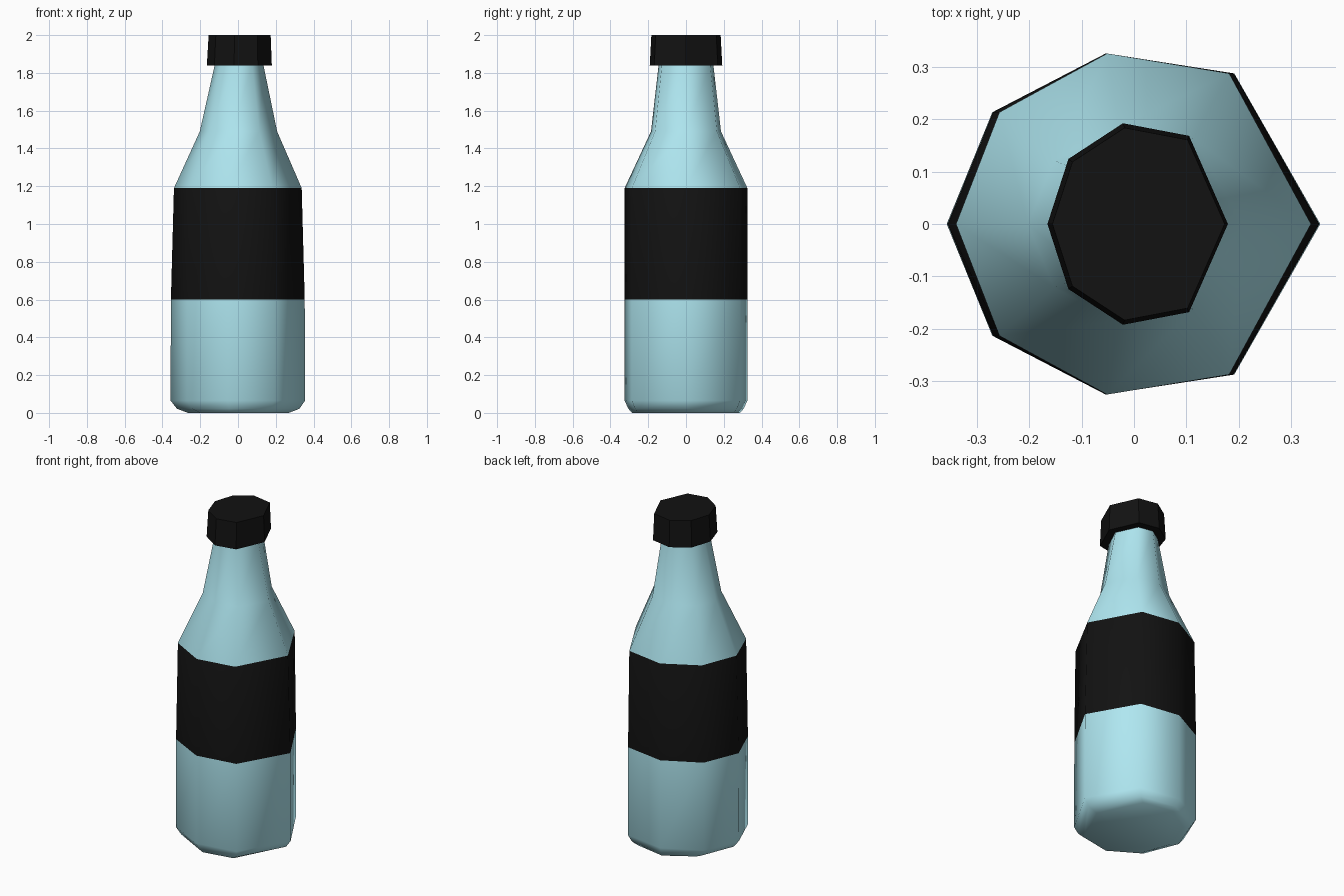
import bpy, bmesh, math

if "Cube" in bpy.data.objects:
    bpy.data.objects.remove(bpy.data.objects["Cube"])


def material(name, color):
    m = bpy.data.materials.new(name)
    m.diffuse_color = (*color, 1)
    m.use_nodes = True
    m.node_tree.nodes["Principled BSDF"].inputs["Base Color"].default_value = m.diffuse_color
    return m


glass = material("pale_blue_glass", (0.43, 0.80, 0.88))
black = material("black_matte", (0.006, 0.006, 0.006))


def octagon(half):
    # half outline from +x to -x, mirrored across y = 0
    return half + [(x, -y) for x, y in half[-2:0:-1]]


def loft(name, rings, mats, mat_ids, angle, close_top):
    bm = bmesh.new()
    loops = [[bm.verts.new(p) for p in ring] for ring in rings]
    n = len(loops[0])
    for a, b, mi in zip(loops, loops[1:], mat_ids):
        for i in range(n):
            j = (i + 1) % n
            bm.faces.new((a[i], a[j], b[j], b[i])).material_index = mi
    bm.faces.new(loops[0][::-1]).material_index = mat_ids[0]
    if close_top:
        bm.faces.new(loops[-1]).material_index = mat_ids[-1]
    bmesh.ops.recalc_face_normals(bm, faces=bm.faces)
    me = bpy.data.meshes.new(name)
    bm.to_mesh(me)
    bm.free()
    for m in mats:
        me.materials.append(m)
    ob = bpy.data.objects.new(name, me)
    bpy.context.collection.objects.link(ob)
    bpy.context.view_layer.objects.active = ob
    ob.select_set(True)
    bpy.ops.object.shade_smooth_by_angle(angle=math.radians(angle))
    ob.select_set(False)
    return ob


# Bottle with wrapped label: (z, x scale, y scale, x shift)
body = octagon([(0.355, 0), (0.191, 0.287), (-0.054, 0.325), (-0.27, 0.213), (-0.357, 0)])
profile = [
    (0.00, 0.75, 0.88, 0.003),
    (0.022, 0.91, 0.94, 0.002),
    (0.065, 1.00, 1.00, 0),
    (0.60, 0.995, 1.00, 0),
    (1.19, 0.95, 1.00, 0),
    (1.49, 0.575, 0.57, 0.003),
    (1.845, 0.36, 0.445, 0.006),
]
rings = [[(x * sx + dx, y * sy, z) for x, y in body] for z, sx, sy, dx in profile]
loft("bottle", rings, [glass, black], [0, 0, 0, 1, 0, 0], 80, False)

# Screw cap, slightly tapered
cap = octagon([(0.179, 0), (0.105, 0.168), (-0.021, 0.192), (-0.125, 0.124), (-0.165, 0)])
cap_rings = [[(x * s + dx, y * s, z) for x, y in cap]
             for z, s, dx in ((1.84, 1.0, 0), (2.0, 0.955, 0.002))]
loft("cap", cap_rings, [black], [0], 20, True)
